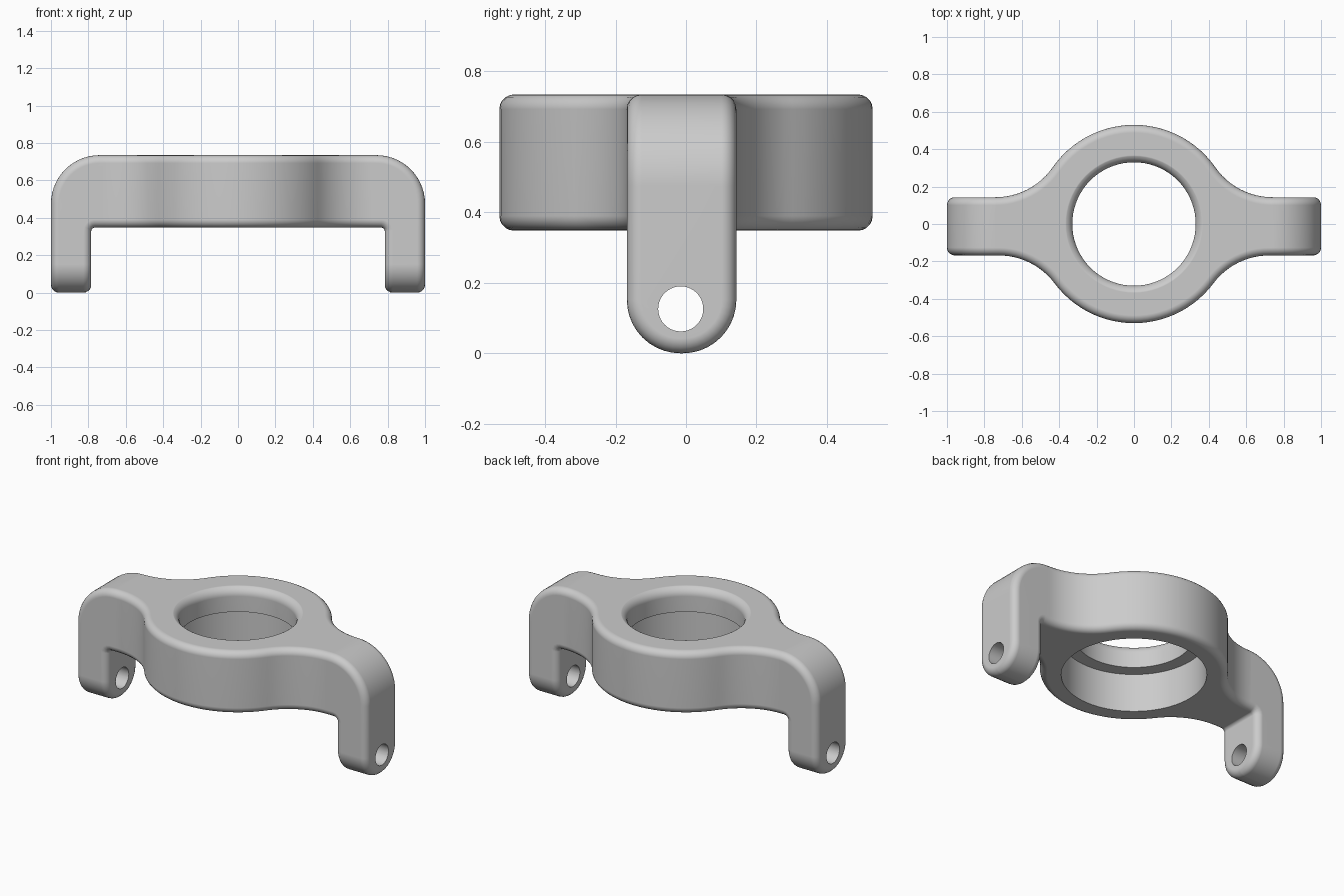
import bpy, bmesh
from math import pi, sin, cos, atan2, sqrt
from mathutils import Matrix

if "Cube" in bpy.data.objects:
    bpy.data.objects.remove(bpy.data.objects["Cube"])

TOP, UNDER = 0.735, 0.348          # heights of the bridge
RING_R, BLEND_R = 0.53, 0.373      # hub radius and blend into the arms
ARM_BACK, ARM_FRONT = 0.143, 0.168  # arm reach behind and in front of the axis
LEG_IN, CORNER, FILLET = 0.785, 0.26, 0.042


def arc(cx, cy, r, a0, a1, n):
    steps = [a0 + (a1 - a0) * i / n for i in range(n + 1)]
    return [(cx + r * cos(a), cy + r * sin(a)) for a in steps]


def to_object(bm, name):
    bmesh.ops.recalc_face_normals(bm, faces=bm.faces)
    mesh = bpy.data.meshes.new(name)
    bm.to_mesh(mesh)
    bm.free()
    obj = bpy.data.objects.new(name, mesh)
    bpy.context.collection.objects.link(obj)
    return obj


def prism(name, points, place, lo, hi):
    """Extrude a closed outline between two levels."""
    bm = bmesh.new()
    rings = [[bm.verts.new(place(u, v, w)) for u, v in points] for w in (lo, hi)]
    for ring in rings:
        bm.faces.new(ring)
    for i in range(len(points)):
        bm.faces.new((rings[0][i - 1], rings[0][i], rings[1][i], rings[1][i - 1]))
    return to_object(bm, name)


def bake(obj):
    """Turn the modifier result into the object's own mesh."""
    graph = bpy.context.evaluated_depsgraph_get()
    mesh = bpy.data.meshes.new_from_object(obj.evaluated_get(graph))
    obj.modifiers.clear()
    obj.data = mesh


def boolean(obj, tool, operation):
    tool.hide_render = True
    mod = obj.modifiers.new("cut", 'BOOLEAN')
    mod.operation, mod.solver, mod.object = operation, 'EXACT', tool
    bake(obj)
    bpy.data.objects.remove(tool)


def plan_side(arm):
    """One long side of the plan: arm, blend, hub, blend, arm."""
    cy = arm + BLEND_R
    cx = sqrt((RING_R + BLEND_R) ** 2 - cy ** 2)
    phi = atan2(cy, cx)
    right = [(1.2, arm)] + arc(cx, cy, BLEND_R, -pi / 2, phi - pi, 12)
    hub = arc(0, 0, RING_R, phi, pi - phi, 26)[1:-1]
    return right + hub + [(-x, y) for x, y in reversed(right)]


# Plan outline crossed with the bridge-and-legs profile
plan = plan_side(ARM_BACK) + [(-x, -y) for x, y in plan_side(ARM_FRONT)]
bracket = prism("bracket_body", plan, lambda u, v, w: (u, v, w), -0.2, 1)
half = (arc(1 - CORNER, TOP - CORNER, CORNER, pi / 2, 0, 14)
        + [(1, 0), (LEG_IN, 0)]
        + arc(LEG_IN - 0.02, UNDER - 0.02, 0.02, 0, pi / 2, 4))
profile = half + [(-x, z) for x, z in reversed(half)]
side = prism("profile_cutter", profile, lambda u, v, w: (u, w, v), -1, 1)
boolean(bracket, side, 'INTERSECT')

# Rounded leg ends
bm = bmesh.new()
bm.from_mesh(bracket.data)
ends = [e for e in bm.edges
        if all(abs(v.co.z) < 1e-4 for v in e.verts)
        and abs(e.verts[0].co.y - e.verts[1].co.y) < 1e-4]
bmesh.ops.bevel(bm, geom=ends, offset=0.152, segments=10, profile=0.5,
                affect='EDGES', clamp_overlap=False)
bm.to_mesh(bracket.data)
bm.free()

# Soft outer edges
soft = bracket.modifiers.new("soft_edges", 'BEVEL')
soft.width, soft.segments = FILLET, 5
soft.limit_method, soft.angle_limit = 'ANGLE', 0.7
soft.use_clamp_overlap = False
bake(bracket)

# Stepped bore with a flared upper rim
lip = arc(0.385, TOP - 0.052, 0.055, pi, pi * 0.58, 7)
bore = [(0, 0.2), (0.41, 0.2), (0.41, 0.587), (0.33, 0.587)] + lip
bore += [(lip[-1][0], 0.9), (0, 0.9)]
bm = bmesh.new()
verts = [bm.verts.new((r, 0, z)) for r, z in bore]
edges = [bm.edges.new(pair) for pair in zip(verts, verts[1:])]
bmesh.ops.spin(bm, geom=verts + edges, cent=(0, 0, 0), axis=(0, 0, 1),
               angle=2 * pi, steps=72)
bmesh.ops.remove_doubles(bm, verts=bm.verts, dist=1e-4)
boolean(bracket, to_object(bm, "bore_cutter"), 'DIFFERENCE')

# Pin hole through both legs
bm = bmesh.new()
bmesh.ops.create_cone(bm, cap_ends=True, segments=40, radius1=0.064,
                      radius2=0.064, depth=3,
                      matrix=Matrix.Translation((0, -0.015, 0.126))
                      @ Matrix.Rotation(pi / 2, 4, 'Y'))
boolean(bracket, to_object(bm, "pin_cutter"), 'DIFFERENCE')

# Plain grey finish
grey = bpy.data.materials.new("light_grey")
grey.use_nodes = True
colour = (0.6, 0.6, 0.6, 1)
grey.diffuse_color = colour
grey.node_tree.nodes["Principled BSDF"].inputs["Base Color"].default_value = colour
bracket.data.materials.clear()
bracket.data.materials.append(grey)

# Smooth shading with crisp hole rims
bpy.context.view_layer.objects.active = bracket
bracket.select_set(True)
bpy.ops.object.shade_smooth_by_angle(angle=0.6)
weighted = bracket.modifiers.new("weighted_normals", 'WEIGHTED_NORMAL')
weighted.keep_sharp = True
